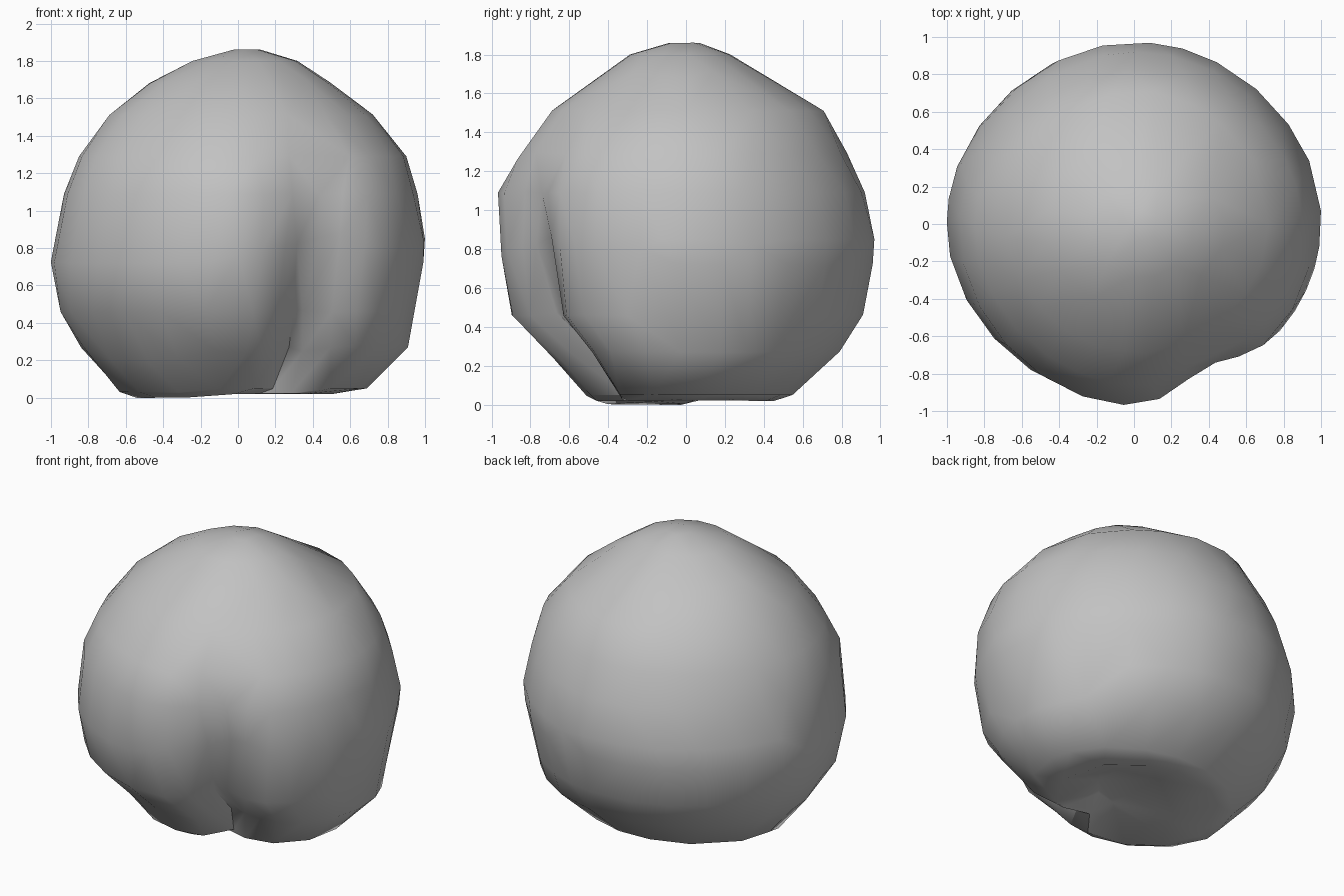
import bpy, bmesh, math

cube = bpy.data.objects.get("Cube")
if cube:
    bpy.data.objects.remove(cube, do_unlink=True)

stone = bpy.data.materials.new("grey stone")
stone.use_nodes = True
stone.diffuse_color = (0.54, 0.54, 0.54, 1)
stone.node_tree.nodes["Principled BSDF"].inputs["Base Color"].default_value = (0.54, 0.54, 0.54, 1)

# Boulder outline: height, left edge, right edge, front edge, back edge
LEVELS = [
    (0.02, -0.54, 0.50, -0.46, 0.46),
    (0.05, -0.64, 0.69, -0.52, 0.55),
    (0.27, -0.84, 0.91, -0.72, 0.79),
    (0.46, -0.95, 0.94, -0.91, 0.91),
    (0.72, -1.00, 0.99, -0.95, 0.96),
    (0.85, -0.98, 1.00, -0.96, 0.97),
    (1.09, -0.93, 0.96, -0.97, 0.92),
    (1.29, -0.85, 0.90, -0.86, 0.83),
    (1.51, -0.69, 0.72, -0.69, 0.71),
    (1.68, -0.48, 0.50, -0.46, 0.43),
    (1.80, -0.25, 0.32, -0.29, 0.23),
    (1.86, -0.02, 0.13, -0.09, 0.07),
]
SEGMENTS = 48


def bump(value, centre, width):
    return math.exp(-((value - centre) / width) ** 2)


def fade(z, top, span):
    """One well below the top height, easing to zero at it."""
    t = min(1, max(0, (top - z) / span))
    return t * t * (3 - 2 * t)


def cleft(angle, z):
    """Shrink factor of the cleft between the two front lobes."""
    middle = -61 - 16 * max(0, 0.5 - z)
    broad = 0.13 * fade(z, 1.6, 0.6) * bump(angle, -64, 15)
    narrow = 0.10 * fade(z, 1.0, 0.5) * bump(angle, middle, 9)
    under = 0.12 * fade(z, 0.5, 0.4) * bump(angle, middle, 14)
    return 1 - broad - narrow - under


def make_ring(bm, level, shrink=1, lift=0):
    z, left, right, front, back = level
    ring = []
    for i in range(SEGMENTS):
        a = math.tau * i / SEGMENTS - math.pi
        s = shrink * cleft(math.degrees(a), z)
        s *= 1 - 0.015 * math.sin(2 * a) ** 2
        x = (left + right) / 2 + (right - left) / 2 * math.cos(a) * s
        y = (front + back) / 2 + (back - front) / 2 * math.sin(a) * s
        ring.append(bm.verts.new((x, y, z + lift * (1 + math.cos(a)))))
    return ring


# Boulder: stacked rings with halfway rings, and a shallow hollow underneath
levels = [LEVELS[0]]
for low, high in zip(LEVELS, LEVELS[1:]):
    levels += [tuple((p + q) / 2 for p, q in zip(low, high)), high]
bm = bmesh.new()
rings = [make_ring(bm, LEVELS[0], 0.5, 0.05)]
rings += [make_ring(bm, level) for level in levels]
for lower, upper in zip(rings, rings[1:]):
    for i in range(SEGMENTS):
        j = (i + 1) % SEGMENTS
        bm.faces.new((lower[i], lower[j], upper[j], upper[i]))
bm.faces.new(rings[0][::-1])
bm.faces.new(rings[-1])
# Lower the front left lobe so that it carries the stone
for v in bm.verts:
    if v.co.z < 0.06 and v.co.x < 0 and v.co.y < 0:
        v.co.z -= 0.02 * min(1, -v.co.x * 3)
bmesh.ops.recalc_face_normals(bm, faces=bm.faces)
mesh = bpy.data.meshes.new("boulder")
bm.to_mesh(mesh)
bm.free()
boulder = bpy.data.objects.new("boulder", mesh)
bpy.context.collection.objects.link(boulder)
mesh.materials.append(stone)

# Coarse stone facets
facets = boulder.modifiers.new("facets", "DECIMATE")
facets.ratio = 0.2
bpy.context.view_layer.objects.active = boulder
boulder.select_set(True)
bpy.ops.object.modifier_apply(modifier="facets")
bpy.ops.object.shade_smooth_by_angle(angle=math.radians(35))
